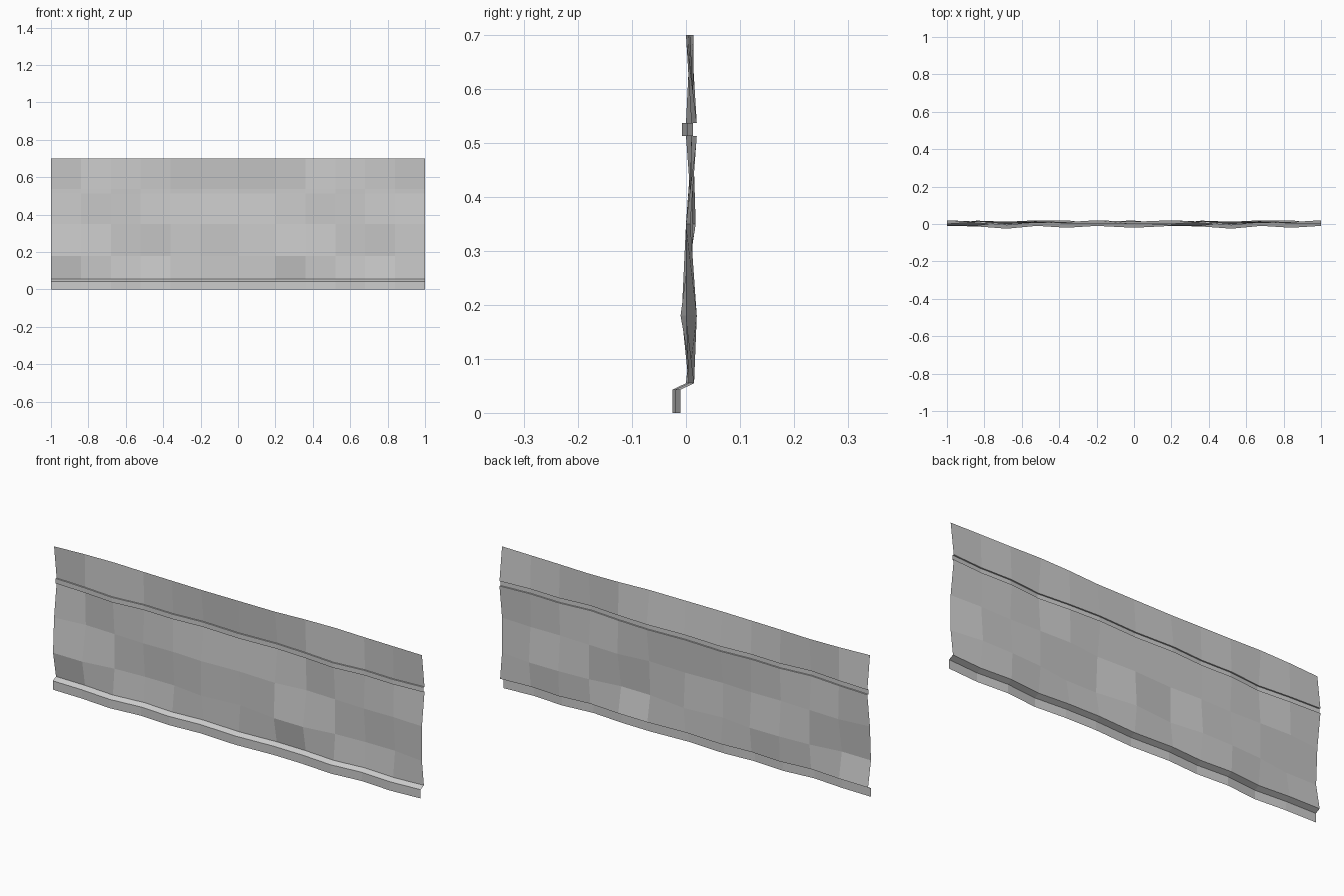
import bpy, bmesh

# Column positions: a five-panel bay, repeated either side of a centre column
bay = [-1, -0.84, -0.68, -0.52, -0.36, -0.2]
xs = bay + [0] + [x + 1.2 for x in bay]

# Depth waviness of each height: six bay columns, then the centre column
strip = [0.015, 0.012, 0.0, 0.015, 0.005, 0.015, 0.005]
low = [-0.008, -0.01, 0.012, 0.02, 0.02, 0.0, 0.018]
mid = [0.0, 0.018, 0.012, 0.006, 0.008, 0.0, 0.008]
rail = [0.02, 0.013, 0.0, 0.015, 0.01, 0.02, 0.012]
top = [0.0, 0.01, 0.014, 0.008, 0.004, 0.0, 0.0]

# Vertical profile: height, forward offset, waviness
rows = [
    (0.0, -0.025, strip), (0.043, -0.025, strip),      # skirting strip
    (0.055, 0.0, strip), (0.18, 0.0, low),             # lower wall
    (0.35, 0.0, mid), (0.513, 0.0, rail),
    (0.513, -0.007, rail), (0.537, -0.007, rail),      # raised rail
    (0.537, 0.0, rail), (0.7, 0.0, top),               # upper wall
]

# Folded sheet
bm = bmesh.new()
grid = []
for z, off, wave in rows:
    depths = wave + wave[:6]
    grid.append([bm.verts.new((x, d + off, z)) for x, d in zip(xs, depths)])
for a, b in zip(grid, grid[1:]):
    for i in range(len(xs) - 1):
        bm.faces.new((a[i], a[i + 1], b[i + 1], b[i]))

mesh = bpy.data.meshes.new("wall_panel")
bm.to_mesh(mesh)
bm.free()
panel = bpy.data.objects.new("wall_panel", mesh)
bpy.context.collection.objects.link(panel)
